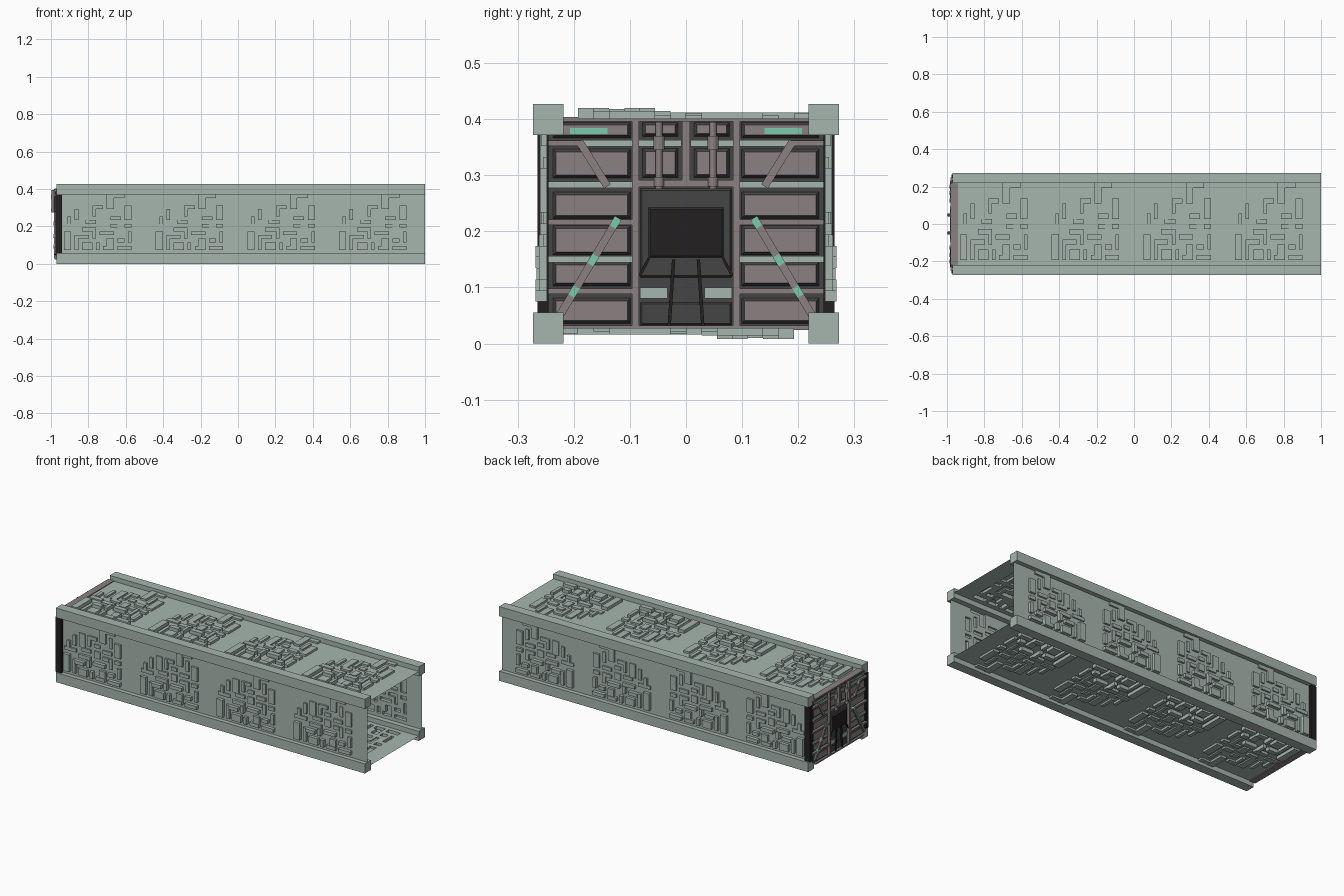
import bpy, bmesh, math
from mathutils import Matrix, Vector

if "Cube" in bpy.data.objects:
    bpy.data.objects.remove(bpy.data.objects["Cube"])


def material(name, rgb):
    m = bpy.data.materials.new(name)
    m.diffuse_color = (*rgb, 1)
    m.use_nodes = True
    m.node_tree.nodes["Principled BSDF"].inputs["Base Color"].default_value = m.diffuse_color
    return m


GREEN = material("pale_green", (0.38, 0.47, 0.43))
MAUVE = material("mauve_metal", (0.26, 0.22, 0.22))
DARK = material("dark_metal", (0.06, 0.06, 0.06))
BLACK = material("black_metal", (0.016, 0.014, 0.014))
GLOW = material("bright_green", (0.2, 0.58, 0.42))


def finish(name, bm, *mats):
    me = bpy.data.meshes.new(name)
    bm.to_mesh(me)
    bm.free()
    for m in mats:
        me.materials.append(m)
    ob = bpy.data.objects.new(name, me)
    bpy.context.collection.objects.link(ob)
    return ob


def box(name, x, y, z, mat, tilt=0):
    bm = bmesh.new()
    bmesh.ops.create_cube(bm, size=1)
    c = Vector(((x[0] + x[1]) / 2, (y[0] + y[1]) / 2, (z[0] + z[1]) / 2))
    s = (abs(x[1] - x[0]), abs(y[1] - y[0]), abs(z[1] - z[0]), 1)
    bm.transform(Matrix.Translation(c) @ Matrix.Rotation(tilt, 4, 'X') @ Matrix.Diagonal(s))
    return finish(name, bm, mat)


def strut(name, x, p, q, width, mat):
    """Straight bar between two (y, z) points of the end wall."""
    dy, dz = q[0] - p[0], q[1] - p[1]
    n, cy, cz = math.hypot(dy, dz), (p[0] + q[0]) / 2, (p[1] + q[1]) / 2
    return box(name, x, (cy - n / 2, cy + n / 2), (cz - width / 2, cz + width / 2),
               mat, math.atan2(dz, dy))


def panel(name, y, z, depth=0.012, inset=0.008, face=MAUVE, rim=DARK):
    """Plate with sloped dark rims on both faces of the end wall."""
    y = sorted(y)
    bm = bmesh.new()
    rings = []
    for x, i in ((-0.964 - depth, inset), (-0.964, 0), (-0.964 + depth, inset)):
        rings.append([bm.verts.new((x, a, b)) for a, b in (
            (y[0] + i, z[0] + i), (y[1] - i, z[0] + i), (y[1] - i, z[1] - i), (y[0] + i, z[1] - i))])
    for r, s in zip(rings, rings[1:]):
        for k in range(4):
            bm.faces.new((r[k], r[k - 1], s[k - 1], s[k])).material_index = 1
    bm.faces.new(rings[0])
    bm.faces.new(rings[2])
    bmesh.ops.recalc_face_normals(bm, faces=bm.faces)
    return finish(name, bm, face, rim)


# Maze relief: raised rectangles on a 20 x 16 cell tile (u0, v0, u1, v1)
BLOCKS = [(0, 1, 2, 6), (0, 7, 4, 8), (1, 8, 2, 10), (3, 9, 4, 12), (5, 9, 7, 13),
          (8, 10, 9, 13), (9, 12, 11, 13), (10, 10, 12, 11), (12, 12, 14, 16), (14, 15, 17, 16),
          (15, 11, 16, 14), (17, 9, 19, 13), (13, 9, 16, 10), (3, 1, 4, 5), (4, 4, 7, 5),
          (5, 1, 8, 3), (5, 6, 9, 7), (8, 4, 9, 6), (6, 8, 9, 9), (10, 7, 12, 9),
          (9, 1, 10, 3), (11, 1, 14, 2), (12, 2, 14, 4), (10, 5, 14, 6), (13, 7, 15, 8),
          (15, 5, 16, 8), (15, 1, 19, 2), (15, 3, 17, 4), (18, 3, 19, 6), (17, 7, 19, 8)]
TILE = [[0.0] * 16 for _ in range(20)]
for n, (u0, v0, u1, v1) in enumerate(BLOCKS):
    for u in range(u0, u1):
        for v in range(v0, v1):
            TILE[u][v] = (0.018, 0.014, 0.02)[n % 3] if v1 <= 7 else (0.01, 0.007, 0.012)[n % 3]
FLAT = [0.0] * 16
xs, cols = [-0.945], [FLAT]
for k in range(4):
    xs += [-0.93 + 0.49 * k + 0.019 * i for i in range(21)]
    cols += TILE + [FLAT]
xs.append(1.0)


def wall(name, place, flip=False):
    bm = bmesh.new()

    def quad(*pts):
        bm.faces.new([bm.verts.new(place(x, v / 16, h)) for x, v, h in pts])

    for i, col in enumerate(cols):
        a, b = xs[i], xs[i + 1]
        for j, h in enumerate(col):
            quad((a, j, h), (b, j, h), (b, j + 1, h), (a, j + 1, h))
            if i + 1 < len(cols) and cols[i + 1][j] != h:
                g = cols[i + 1][j]
                quad((b, j, h), (b, j, g), (b, j + 1, g), (b, j + 1, h))
            if j < 15 and col[j + 1] != h:
                g = col[j + 1]
                quad((a, j + 1, h), (b, j + 1, h), (b, j + 1, g), (a, j + 1, g))
    bmesh.ops.remove_doubles(bm, verts=bm.verts, dist=1e-5)
    if flip:
        bmesh.ops.reverse_faces(bm, faces=bm.faces)
    finish(name, bm, GREEN)


# Corridor shell: four relief sheets and four corner beams
wall("ceiling", lambda x, v, h: (x, -0.22 + 0.44 * v, 0.4 + h))
wall("floor", lambda x, v, h: (x, 0.22 - 0.44 * v, 0.028 - h))
wall("front_wall", lambda x, v, h: (x, -0.248 - h, 0.055 + 0.317 * v))
wall("back_wall", lambda x, v, h: (x, 0.248 + h, 0.055 + 0.317 * v), True)
for s in (-1, 1):
    for z in (0, 0.372):
        box("corner_beam", (-0.97, 1), (s * 0.218, s * 0.273), (z, z + 0.055), GREEN)

# End wall core and edge frame
box("end_plate", (-0.968, -0.96), (-0.25, 0.25), (0.028, 0.4), DARK)
box("top_edge", (-0.98, -0.942), (-0.218, 0.218), (0.396, 0.404), MAUVE)
box("bottom_edge", (-0.98, -0.942), (-0.218, 0.218), (0.024, 0.032), MAUVE)
BAR = (-0.982, -0.946)
THIN = (-0.972, -0.956)
for s in (-1, 1):
    box("side_edge", (-0.977, -0.942), (s * 0.245, s * 0.265), (0.055, 0.372), BLACK)
    # Side bays: plates, rails and diagonal struts
    for z in ((0.292, 0.349), (0.22, 0.273), (0.155, 0.213), (0.1, 0.148), (0.033, 0.084)):
        panel("bay_plate", (s * 0.096, s * 0.24), z)
    panel("top_bay_plate", (s * 0.096, s * 0.24), (0.364, 0.397))
    box("top_lamp", (-0.978, -0.95), (s * 0.14, s * 0.207), (0.373, 0.384), GLOW)
    for z in (0.357, 0.283, 0.15):
        box("green_rail", THIN, (s * 0.09, s * 0.248), (z - 0.006, z + 0.006), GREEN)
    for z in (0.216, 0.093):
        box("grey_rail", BAR, (s * 0.09, s * 0.248), (z - 0.005, z + 0.005), MAUVE)
    box("upper_rail", BAR, (s * 0.185, s * 0.248), (0.352, 0.362), MAUVE)
    strut("upper_strut", BAR, (s * 0.19, 0.36), (s * 0.14, 0.28), 0.014, MAUVE)
    strut("lower_strut", (-0.984, -0.944), (s * 0.122, 0.222), (s * 0.225, 0.05), 0.014, MAUVE)
    for y, z in ((0.126, 0.216), (0.166, 0.149), (0.2, 0.093)):
        strut("strut_lamp", (-0.986, -0.942), (s * (y - 0.005), z + 0.008),
              (s * (y + 0.005), z - 0.008), 0.013, GLOW)
    box("door_post", (-0.984, -0.944), (s * 0.084, s * 0.096), (0.03, 0.4), MAUVE)

    # Panels and pistons above the door
    panel("header_plate", (s * 0.012, s * 0.08), (0.293, 0.35))
    panel("header_top_plate", (s * 0.012, s * 0.08), (0.366, 0.397))
    box("header_green_rail", THIN, (s * 0.008, s * 0.085), (0.351, 0.363), GREEN)
    for r, z0, z1 in ((0.006, 0.275, 0.395), (0.01, 0.345, 0.37), (0.009, 0.28, 0.297)):
        for x in (-0.984, -0.944):
            bm = bmesh.new()
            bmesh.ops.create_cone(bm, cap_ends=True, segments=12, radius1=r, radius2=r, depth=z1 - z0)
            bm.transform(Matrix.Translation((x - 0.006 if x < -0.95 else x, s * 0.048, (z0 + z1) / 2)))
            finish("piston", bm, MAUVE)

    # Door lower details
    box("door_green_inset", THIN, (s * 0.033, s * 0.082), (0.08, 0.1), GREEN)
    strut("door_rib", (-0.978, -0.95), (s * 0.022, 0.15), (s * 0.03, 0.03), 0.006, BLACK)
    strut("door_corner_rib", (-0.978, -0.95), (s * 0.066, 0.152), (s * 0.083, 0.12), 0.005, BLACK)

# Centre door with window
box("header_post", BAR, (-0.007, 0.007), (0.29, 0.4), MAUVE)
box("lintel", (-0.984, -0.944), (-0.09, 0.09), (0.279, 0.291), MAUVE)
panel("door_upper", (-0.084, 0.084), (0.115, 0.279), 0.008, 0.006, DARK, DARK)
panel("door_lower", (-0.084, 0.084), (0.03, 0.076), 0.008, 0.006, DARK, DARK)
panel("window_frame", (-0.07, 0.07), (0.15, 0.246), 0.014, 0.006, BLACK, DARK)
